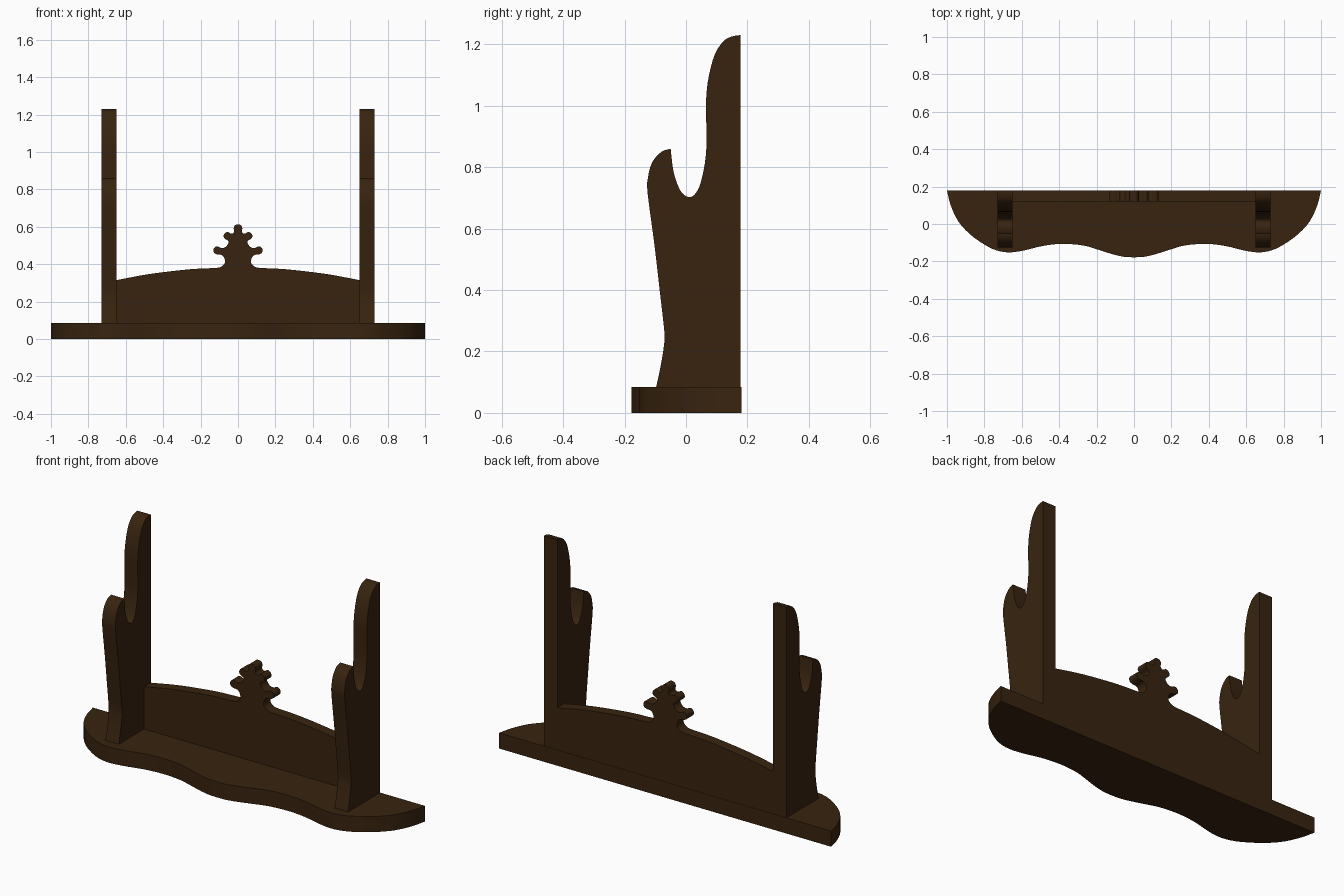
import bpy, bmesh, math
from mathutils import Vector

if "Cube" in bpy.data.objects:
    bpy.data.objects.remove(bpy.data.objects["Cube"])

wood = bpy.data.materials.new("dark walnut")
wood.diffuse_color = (0.040, 0.0175, 0.0048, 1)
wood.use_nodes = True
wood.node_tree.nodes["Principled BSDF"].inputs["Base Color"].default_value = wood.diffuse_color


def smooth(pts, n=3):
    """Catmull-Rom curve through the points, sharp at both ends."""
    p = [Vector(q) for q in pts]
    p = [2 * p[0] - p[1]] + p + [2 * p[-1] - p[-2]]
    out = []
    for a, b, c, d in zip(p, p[1:], p[2:], p[3:]):
        for i in range(n):
            t = i / n
            out.append(0.5 * (2 * b + (c - a) * t + (2 * a - 5 * b + 4 * c - d) * t * t
                              + (3 * b - a - 3 * c + d) * t ** 3))
    return out + [p[-2]]


def mirrored(half):
    """Left half mirrored from a right half that ends on the centre line."""
    return half + [Vector((-q[0], q[1])) for q in reversed(half[:-1])]


def slab(name, outline, place, depth):
    """Extrude a 2D outline; place maps (u, v) to 3D, depth is the extrusion."""
    bm = bmesh.new()
    face = bm.faces.new([bm.verts.new(place(*q)) for q in outline])
    new = bmesh.ops.extrude_face_region(bm, geom=[face])["geom"]
    bmesh.ops.translate(bm, vec=depth, verts=[v for v in new if isinstance(v, bmesh.types.BMVert)])
    bmesh.ops.recalc_face_normals(bm, faces=bm.faces)
    mesh = bpy.data.meshes.new(name)
    bm.to_mesh(mesh)
    bm.free()
    mesh.materials.append(wood)
    ob = bpy.data.objects.new(name, mesh)
    bpy.context.collection.objects.link(ob)
    bpy.ops.object.select_all(action='DESELECT')
    ob.select_set(True)
    bpy.context.view_layer.objects.active = ob
    bpy.ops.object.shade_smooth_by_angle(angle=math.radians(35))


# Base: straight back, wavy front
base = smooth([(1, .18), (.98, .10), (.94, .015), (.877, -.055), (.80, -.11), (.738, -.14),
               (.67, -.152), (.59, -.142), (.487, -.117), (.38, -.106), (.27, -.115),
               (.19, -.138), (.11, -.163), (.05, -.176), (0, -.178)])
slab("base", mirrored(base), lambda x, y: (x, y, 0), (0, 0, .085))

# Uprights: a rest hook in front of a tall back post
post = smooth([(.178, 1.23), (.155, 1.227), (.125, 1.213), (.095, 1.17), (.075, 1.10), (.066, 1.03),
               (.066, .94), (.066, .858), (.058, .793), (.044, .738), (.027, .71), (.012, .703),
               (-.007, .71), (-.024, .735), (-.041, .787), (-.05, .86)])
hook = smooth([(-.05, .86), (-.08, .85), (-.11, .816), (-.124, .765), (-.125, .715), (-.103, .549),
               (-.086, .402), (-.071, .27), (-.071, .225), (-.083, .15), (-.097, .085)])
for side, x0 in (("left", -.73), ("right", .65)):
    slab(side + "_upright", post + hook[1:] + [(.178, .085)],
         lambda y, z, x0=x0: (x0, y, z), (.08, 0, 0))

# Back board: bowed top edge with a leaf-shaped crest
crest = smooth([(.65, .315), (.47, .348), (.257, .373), (.12, .38), (.09, .387), (.073, .402),
                (.07, .42), (.077, .44), (.09, .45), (.11, .452), (.127, .46), (.132, .475),
                (.125, .49), (.11, .495), (.09, .487), (.07, .49), (.055, .505), (.05, .52),
                (.06, .53), (.073, .538), (.077, .553), (.068, .568), (.053, .572), (.04, .564),
                (.028, .564), (.02, .575), (.023, .59), (.02, .603), (.011, .611), (0, .613)])
slab("back_board", [(.65, .085)] + mirrored(crest) + [(-.65, .085)],
     lambda x, z: (x, .12, z), (0, .058, 0))
